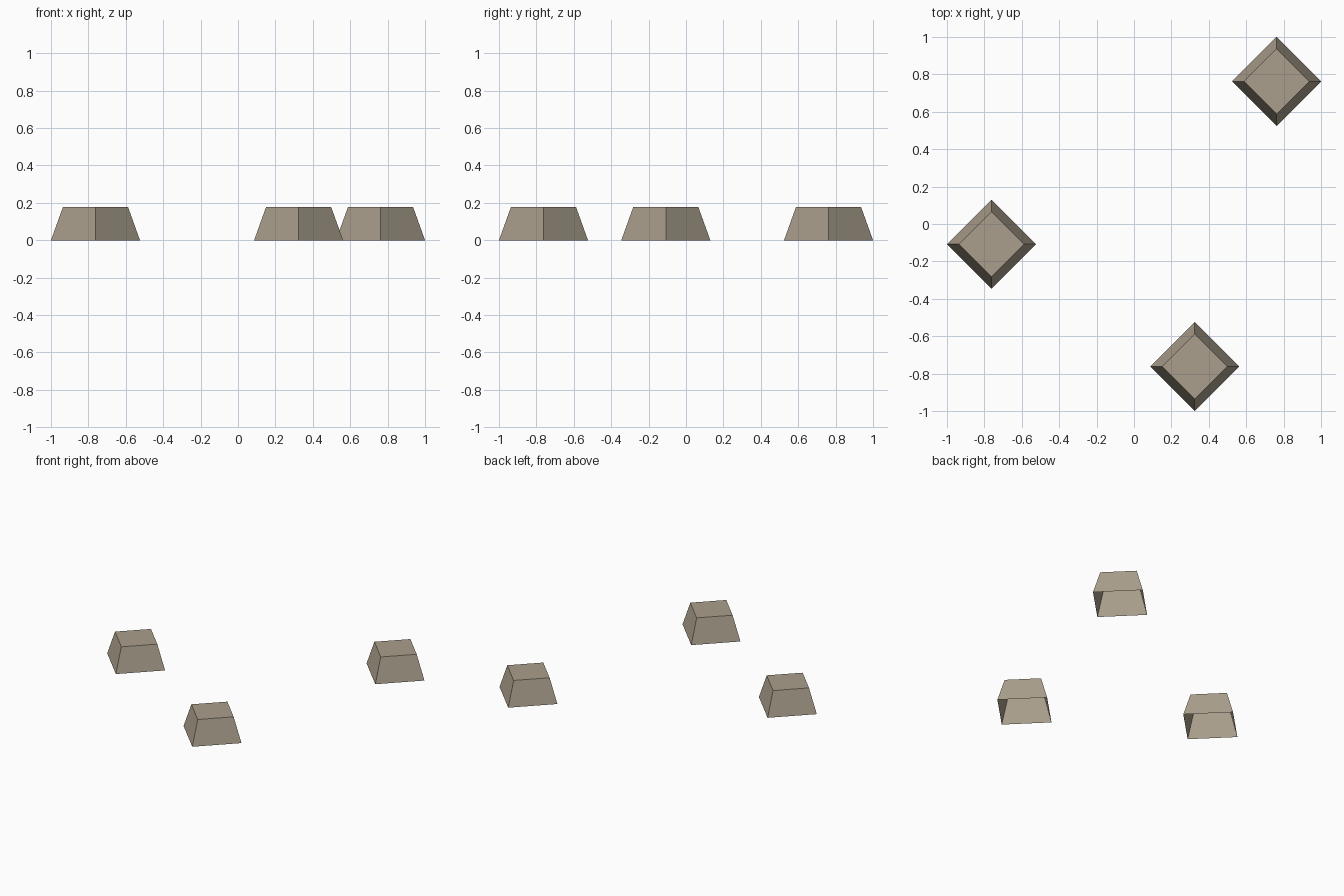
import bpy, bmesh
from mathutils import Matrix

if "Cube" in bpy.data.objects:
    bpy.data.objects.remove(bpy.data.objects["Cube"])

BASE_R, TOP_R, HEIGHT = 0.238, 0.174, 0.178

stone = bpy.data.materials.new("warm_grey_stone")
stone.diffuse_color = (0.40, 0.346, 0.262, 1)
stone.use_nodes = True
stone.node_tree.nodes["Principled BSDF"].inputs["Base Color"].default_value = stone.diffuse_color


def foot_block(name, x, y):
    """Tapered four-sided block turned corner-on, open underneath."""
    bm = bmesh.new()
    bmesh.ops.create_cone(bm, cap_ends=True, segments=4, radius1=BASE_R,
                          radius2=TOP_R, depth=HEIGHT,
                          matrix=Matrix.Translation((0, 0, HEIGHT / 2)))
    # remove the underside so the hollow interior shows
    bm.normal_update()
    under = [f for f in bm.faces if f.normal.z < -0.9]
    bmesh.ops.delete(bm, geom=under, context='FACES_ONLY')
    mesh = bpy.data.meshes.new(name)
    bm.to_mesh(mesh)
    bm.free()
    mesh.materials.append(stone)
    obj = bpy.data.objects.new(name, mesh)
    obj.location = (x, y, 0)
    bpy.context.collection.objects.link(obj)


# three scattered blocks
foot_block("left_block", -0.762, -0.108)
foot_block("front_block", 0.324, -0.762)
foot_block("back_block", 0.762, 0.762)
